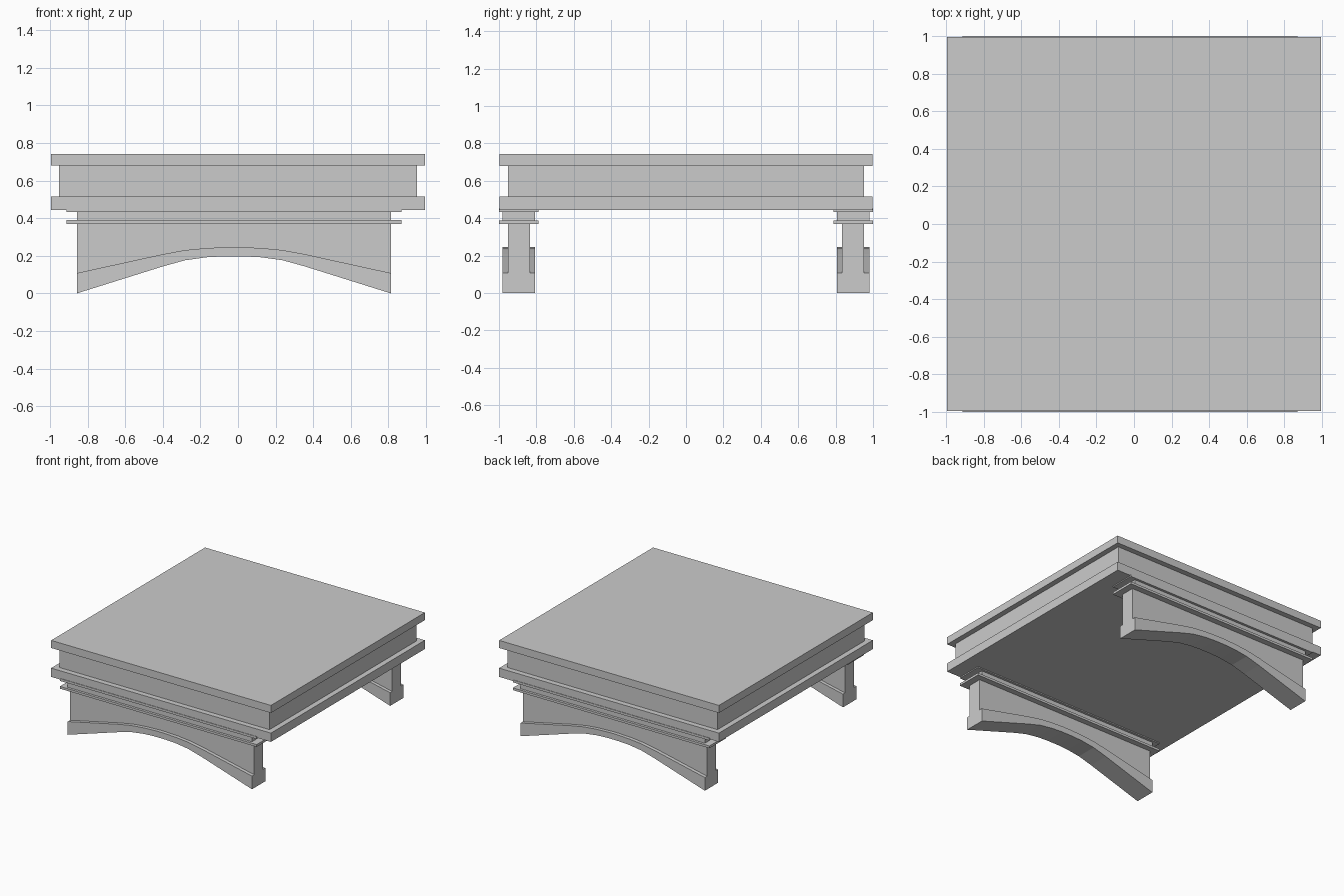
import bpy, bmesh

if "Cube" in bpy.data.objects:
    bpy.data.objects.remove(bpy.data.objects["Cube"])


def box(name, x, y, z):
    """Box from (min, max) ranges."""
    bpy.ops.mesh.primitive_cube_add(
        size=1, location=[sum(r) / 2 for r in (x, y, z)])
    ob = bpy.context.object
    ob.name = name
    ob.scale = [r[1] - r[0] for r in (x, y, z)]
    bpy.ops.object.transform_apply(location=False, rotation=False, scale=True)


def extrude_profile(name, pts, y):
    """Closed x/z outline extruded along y."""
    bm = bmesh.new()
    face = bm.faces.new([bm.verts.new((px, y[0], pz)) for px, pz in pts])
    ext = bmesh.ops.extrude_face_region(bm, geom=[face])
    new = [v for v in ext["geom"] if isinstance(v, bmesh.types.BMVert)]
    bmesh.ops.translate(bm, verts=new, vec=(0, y[1] - y[0], 0))
    bmesh.ops.recalc_face_normals(bm, faces=bm.faces)
    mesh = bpy.data.meshes.new(name)
    bm.to_mesh(mesh)
    bm.free()
    ob = bpy.data.objects.new(name, mesh)
    bpy.context.collection.objects.link(ob)


# Deck: two wide slabs with a recessed band between them
S, R = (-0.996, 0.996), (-0.952, 0.952)
box("deck_lower_slab", S, S, (0.443, 0.515))
box("deck_band", R, R, (0.515, 0.68))
box("deck_upper_slab", S, S, (0.68, 0.742))

# Arch curves: half outlines as (offset from arch centre, z), mirrored
CX, HALF = -0.022, 0.835
low_half = [(HALF, 0), (0.379, 0.143), (0.26, 0.176), (0.145, 0.192), (0.05, 0.197)]
top_half = [(HALF, 0.108), (0.379, 0.208), (0.26, 0.23), (0.145, 0.241), (0.03, 0.246)]


def full_curve(half):
    return ([(CX - dx, z) for dx, z in half]
            + [(CX + dx, z) for dx, z in reversed(half)])


low, top = full_curve(low_half), full_curve(top_half)
body_x = (CX - HALF, CX + HALF)
trim_x = (CX - 0.891, CX + 0.891)

for side, s in (("front", -1), ("back", 1)):
    def span(a, b):
        return tuple(sorted((s * a, s * b)))

    # Arched rib, and the thinner wall standing on it
    extrude_profile(side + "_arch_rib", low + top[::-1], span(0.808, 0.98))
    wall = top + [(body_x[1], 0.37), (body_x[0], 0.37)]
    extrude_profile(side + "_arch_wall", wall, span(0.835, 0.951))
    # Cornice: lower ledge, neck, upper ledge
    box(side + "_lower_ledge", trim_x, span(0.788, 1.0), (0.37, 0.389))
    box(side + "_cornice_neck", body_x, span(0.808, 0.98), (0.389, 0.434))
    box(side + "_upper_ledge", trim_x, span(0.788, 1.0), (0.434, 0.453))
